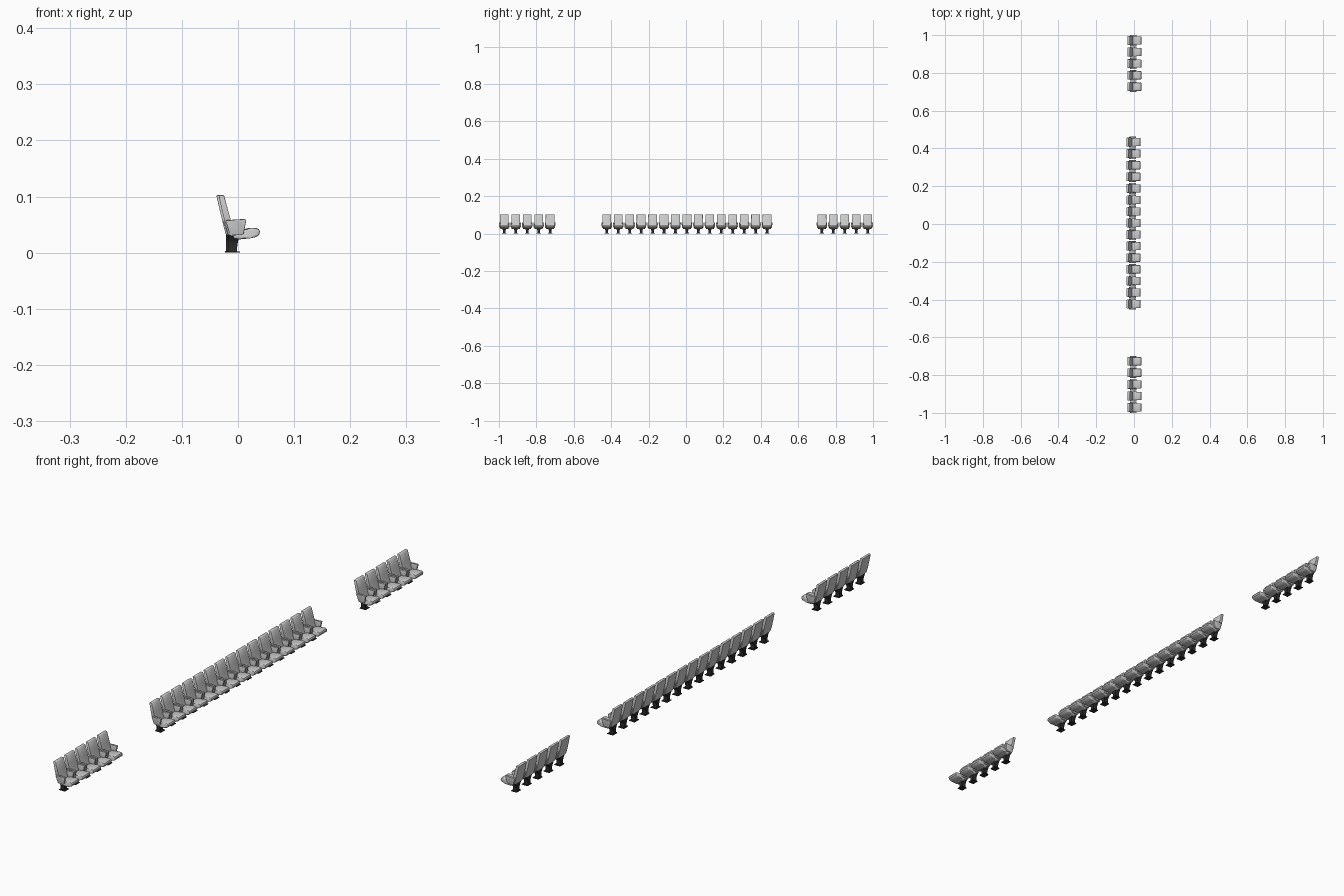
import bpy, bmesh
from mathutils import Vector

if "Cube" in bpy.data.objects:
    bpy.data.objects.remove(bpy.data.objects["Cube"])

dark = bpy.data.materials.new("dark_metal")
dark.diffuse_color = (0.025, 0.025, 0.028, 1)
dark.use_nodes = True
dark.node_tree.nodes["Principled BSDF"].inputs["Base Color"].default_value = dark.diffuse_color


def prism(bm, profile, y0, y1, bevel=0.0, taper=0.0):
    """Extrude an (x, z) profile along y and round its side rims."""
    rings = [[bm.verts.new((x, y, z)) for x, z in profile] for y in (y0, y1)]
    n = len(profile)
    caps = [bm.faces.new(rings[0]), bm.faces.new(rings[1][::-1])]
    for i in range(n):
        j = (i + 1) % n
        bm.faces.new((rings[0][j], rings[0][i], rings[1][i], rings[1][j]))
    if bevel:
        rims = list({e for f in caps for e in f.edges})
        bmesh.ops.bevel(bm, geom=rims, offset=bevel, segments=2, profile=0.5,
                        affect='EDGES', clamp_overlap=True)


def finish(bm, name, mat=None):
    bmesh.ops.recalc_face_normals(bm, faces=bm.faces[:])
    me = bpy.data.meshes.new(name)
    bm.to_mesh(me)
    bm.free()
    if mat:
        me.materials.append(mat)
    me.shade_smooth()
    me.set_sharp_from_angle(angle=0.6)
    return me


def make(name, profile, half_width, bevel):
    bm = bmesh.new()
    prism(bm, profile, -half_width, half_width, bevel)
    return finish(bm, name)


# Reclined backrest with softly rounded top
backrest = make("backrest", [
    (-0.0365, 0.1015), (-0.0345, 0.1025), (-0.0285, 0.1025), (-0.0265, 0.101),
    (-0.019, 0.073), (-0.012, 0.048), (-0.006, 0.031), (-0.014, 0.029),
    (-0.020, 0.033), (-0.0235, 0.046), (-0.030, 0.073)], 0.0235, 0.0018)

# Seat cushion with rounded front
cushion = make("cushion", [
    (-0.012, 0.036), (-0.005, 0.040), (0.010, 0.0415), (0.022, 0.0440),
    (0.030, 0.0440), (0.035, 0.0420), (0.0372, 0.0375), (0.036, 0.032),
    (0.031, 0.028), (0.020, 0.0255), (0.000, 0.0235), (-0.010, 0.025)],
    0.0215, 0.003)

# Tapered side arms, leaning outwards to the top
bm = bmesh.new()
arm_profile = [(-0.024, 0.056), (-0.022, 0.058), (-0.006, 0.0575),
               (0.009, 0.060), (0.0125, 0.059), (0.0125, 0.056),
               (0.008, 0.034), (0.004, 0.031), (-0.014, 0.031), (-0.017, 0.034)]
for s in (-1, 1):
    prism(bm, arm_profile, s * 0.0215, s * 0.0285, 0.0012)
for v in bm.verts:
    if v.co.z < 0.04:
        v.co.y *= 0.93
arms = finish(bm, "arms")

# Pedestal: floor plate, waisted column and carrier under the seat
bm = bmesh.new()
prism(bm, [(-0.021, 0), (0.002, 0), (0.002, 0.002), (-0.021, 0.0025)], -0.012, 0.012)
levels = [(0.002, -0.019, -0.004, 0.0075), (0.015, -0.0195, -0.003, 0.0065),
          (0.024, -0.0195, -0.001, 0.010), (0.034, -0.019, -0.001, 0.018)]
rings = [[bm.verts.new(Vector(p)) for p in
          ((a, -w, z), (b, -w, z), (b, w, z), (a, w, z))] for z, a, b, w in levels]
for lo, hi in zip(rings, rings[1:]):
    for i in range(4):
        j = (i + 1) % 4
        bm.faces.new((lo[i], lo[j], hi[j], hi[i]))
bm.faces.new(rings[0][::-1])
bm.faces.new(rings[-1])
pedestal = finish(bm, "pedestal", dark)

# Rows: (seat count, first seat y, last seat y, x shift)
rows = [("near", 5, -0.9715, -0.7265, 0.002),
        ("middle", 15, -0.4235, 0.4335, -0.002),
        ("far", 5, 0.7265, 0.9715, 0.002)]
for row, count, y0, y1, dx in rows:
    for i in range(count):
        y = y0 + (y1 - y0) * i / (count - 1)
        for me in (backrest, cushion, arms, pedestal):
            ob = bpy.data.objects.new(f"{row}_{me.name}_{i + 1}", me)
            ob.location = (dx, y, 0)
            bpy.context.collection.objects.link(ob)
